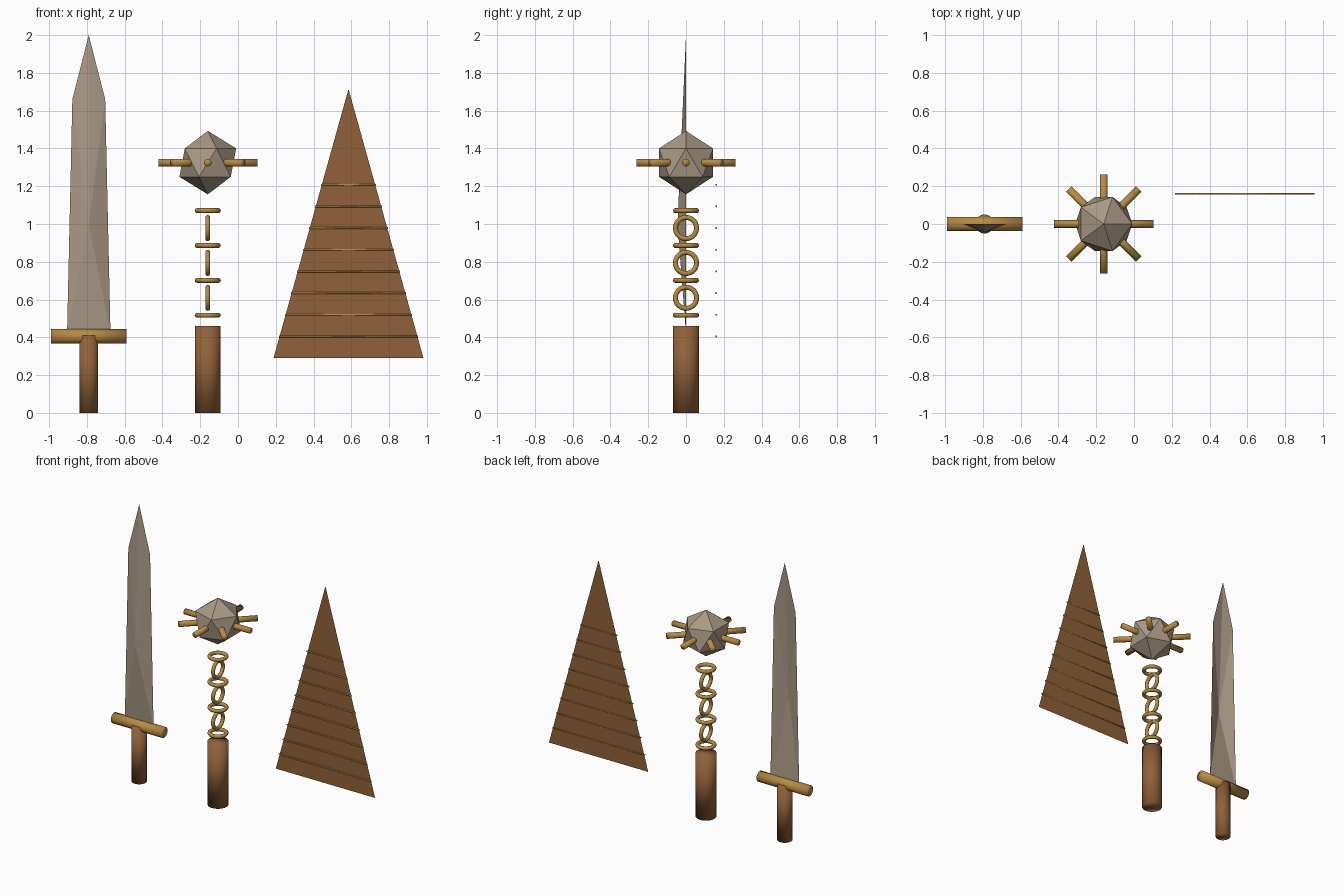
import bpy
import math
from mathutils import Vector

if "Cube" in bpy.data.objects:
    bpy.data.objects.remove(bpy.data.objects["Cube"], do_unlink=True)


def material(name, rgb):
    mat = bpy.data.materials.new(name)
    mat.use_nodes = True
    mat.diffuse_color = (*rgb, 1)
    bsdf = next(n for n in mat.node_tree.nodes if n.type == "BSDF_PRINCIPLED")
    bsdf.inputs["Base Color"].default_value = (*rgb, 1)
    bsdf.inputs["Roughness"].default_value = 0.8
    return mat


WOOD = material("brown wood", (0.28, 0.12, 0.042))
STEEL = material("warm grey steel", (0.40, 0.32, 0.235))
BRASS = material("brass", (0.47, 0.26, 0.06))


def finish(name, mat, smooth=True):
    obj = bpy.context.object
    obj.name = name
    obj.data.materials.append(mat)
    if smooth:
        bpy.ops.object.shade_smooth()
    return obj


def rod(name, start, end, radius, mat, sides=32):
    """Capped cylinder between two points."""
    start, end = Vector(start), Vector(end)
    axis = end - start
    bpy.ops.mesh.primitive_cylinder_add(
        vertices=sides, radius=radius, depth=axis.length,
        location=(start + end) / 2,
        rotation=axis.to_track_quat("Z", "Y").to_euler())
    return finish(name, mat)


def sheet(name, verts, faces, mat):
    """Flat-shaded open surface."""
    mesh = bpy.data.meshes.new(name)
    mesh.from_pydata(verts, [], faces)
    mesh.materials.append(mat)
    obj = bpy.data.objects.new(name, mesh)
    bpy.context.collection.objects.link(obj)
    return obj


# Sword: folded blade sheet with a forward ridge point, guard and grip
SX = -0.79
outline = [(-0.115, 0.42), (0.115, 0.42), (0.087, 1.66), (0, 2.0), (-0.087, 1.66)]
blade = [(SX + x, 0, z) for x, z in outline] + [(SX, -0.045, 1.0)]
sheet("sword_blade", blade, [(i, (i + 1) % 5, 5) for i in range(5)], STEEL)
rod("sword_guard", (SX - 0.2, 0, 0.405), (SX + 0.2, 0, 0.405), 0.038, BRASS)
rod("sword_grip", (SX, 0, 0), (SX, 0, 0.41), 0.05, WOOD)

# Flail: handle, chain of alternating rings, faceted ball
FX = -0.16
rod("flail_handle", (FX, 0, 0), (FX, 0, 0.46), 0.068, WOOD)
for i in range(7):
    turn = math.pi / 2 if i % 2 else 0
    bpy.ops.mesh.primitive_torus_add(
        major_radius=0.056, minor_radius=0.013, major_segments=32, minor_segments=12,
        location=(FX, 0, 0.517 + i * 0.0923), rotation=(0, turn, 0))
    finish(f"chain_ring_{i + 1}", BRASS)

BALL_Z = 1.325
bpy.ops.mesh.primitive_ico_sphere_add(subdivisions=1, radius=0.168, location=(FX, 0, BALL_Z))
finish("flail_ball", STEEL, smooth=False)

# Ring of studs around the ball
for i in range(8):
    a = i * math.pi / 4
    tip = (FX + 0.262 * math.cos(a), 0.262 * math.sin(a), BALL_Z)
    rod(f"ball_stud_{i + 1}", (FX, 0, BALL_Z), tip, 0.02, BRASS)

# Shield: triangular sheet with thin bands across the front
CX, BASE, TOP, HALF = 0.585, 0.29, 1.715, 0.397
sheet("shield_panel", [(CX - HALF, 0.163, BASE), (CX + HALF, 0.163, BASE), (CX, 0.163, TOP)],
      [(0, 1, 2)], WOOD)
for i in range(8):
    z = 0.405 + i * 0.1147
    w = HALF * (TOP - z) / (TOP - BASE) + 0.004
    rod(f"shield_band_{i + 1}", (CX - w, 0.16, z), (CX + w, 0.16, z), 0.005, BRASS, 12)
